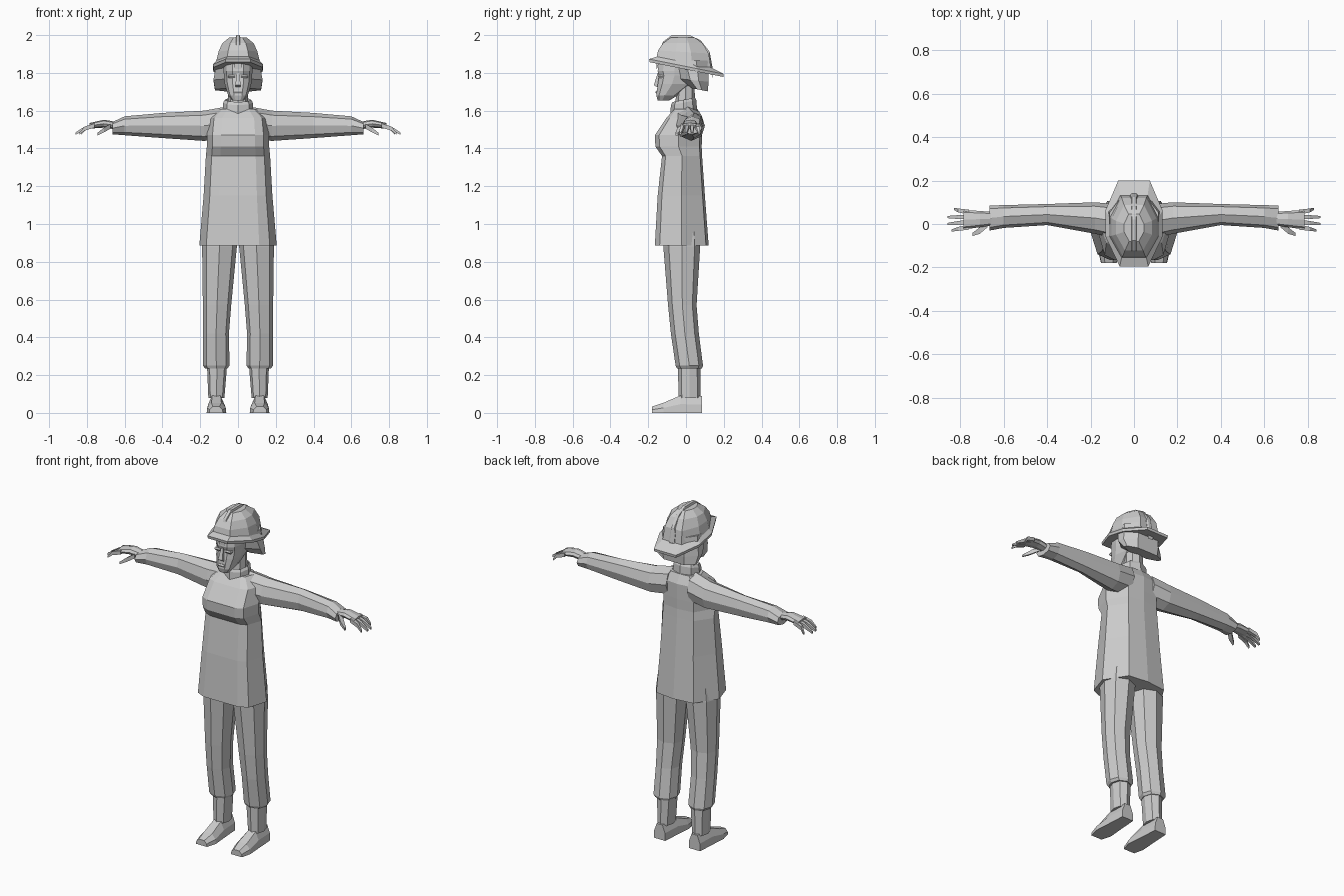
import bpy
import bmesh
from mathutils import Vector

default_cube = bpy.data.objects.get("Cube")
if default_cube:
    bpy.data.objects.remove(default_cube, do_unlink=True)

gray = bpy.data.materials.new("plain_gray")
gray.use_nodes = True
gray.diffuse_color = (0.6, 0.6, 0.6, 1)
gray.node_tree.nodes["Principled BSDF"].inputs["Base Color"].default_value = gray.diffuse_color


def both_sides(half):
    """Complete a half outline, running from front to back, into a closed one."""
    return half + [(-u, v) for u, v in reversed(half) if u > 0]


# Unit cross-sections, from -1 to 1 on both axes
COAT = both_sides([(0, -1), (.55, -1), (.82, -.82), (1, 0), (.6, .9), (0, 1)])
ROUND = both_sides([(0, -1), (.75, -.7), (1, 0), (.75, .7), (0, 1)])
HAT = both_sides([(.5, -1), (1, -.3), (1, .3), (.55, 1)])
BOX = both_sides([(1, -1), (1, 1)])
ARCH = both_sides([(1, -1), (.95, 0), (.5, 1)])
FACE = both_sides([(.4, -1), (.8, -.75), (1, -.2), (.8, .7), (.3, 1)])

PLACE = {
    "x": lambda t, a, b: Vector((t, a, b)),
    "y": lambda t, a, b: Vector((a, t, b)),
    "z": lambda t, a, b: Vector((a, b, t)),
}


def loft(name, outline, axis, rows, mirror=False):
    """Skin sections given as (position, a_min, a_max, b_min, b_max, tilt)."""
    bm = bmesh.new()
    rings = []
    for t, a0, a1, b0, b1, *tilt in rows:
        ring = []
        for u, v in outline:
            a = a0 + (a1 - a0) * (u + 1) / 2
            b = b0 + (b1 - b0) * (v + 1) / 2
            shift = tilt[0] * b if tilt else 0
            ring.append(bm.verts.new(PLACE[axis](t + shift, a, b)))
        rings.append(ring)
    count = len(outline)
    for low, high in zip(rings, rings[1:]):
        for i in range(count):
            j = (i + 1) % count
            bm.faces.new((low[i], low[j], high[j], high[i]))
    bm.faces.new(rings[0])
    bm.faces.new(rings[-1])
    bmesh.ops.recalc_face_normals(bm, faces=bm.faces)
    mesh = bpy.data.meshes.new(name)
    bm.to_mesh(mesh)
    bm.free()
    mesh.materials.append(gray)
    part = bpy.data.objects.new(name, mesh)
    bpy.context.collection.objects.link(part)
    if mirror:
        part.modifiers.new("other_side", "MIRROR")
    return part


def column(name, outline, rows):
    """Upright centred loft with rows (height, half_width, front, back, tilt)."""
    return loft(name, outline, "z", [(z, -w, w, *rest) for z, w, *rest in rows])


# Long coat with a full chest
column("coat", COAT, [
    (.885, .205, -.165, .12), (1.15, .182, -.15, .1), (1.36, .17, -.127, .085),
    (1.41, .165, -.162, .083), (1.47, .165, -.165, .085),
    (1.56, .155, -.105, .085), (1.61, .1, -.06, .06),
])

# Sleeves with a turned cuff
loft("sleeves", ROUND, "x", [
    (.07, -.07, .09, 1.45, 1.62), (.18, -.045, .1, 1.44, 1.6),
    (.4, -.005, .092, 1.455, 1.588), (.6, -.018, .087, 1.47, 1.57),
    (.665, -.03, .085, 1.475, 1.54),
], mirror=True)

# Hands with four fingers and a thumb
loft("palms", ROUND, "x", [
    (.64, -.005, .055, 1.5, 1.54), (.71, -.015, .06, 1.51, 1.552),
    (.785, -.025, .065, 1.505, 1.535),
], mirror=True)
finger_rows = {"index": (-.015, -.03, .84), "middle": (.009, 0, .86),
               "ring": (.032, .032, .86), "little": (.055, .07, .83)}
for finger, (root, tip, reach) in finger_rows.items():
    loft(finger + "_fingers", BOX, "x", [
        (.76, root - .011, root + .011, 1.51, 1.532),
        (.81, (root + tip) / 2 - .009, (root + tip) / 2 + .009, 1.495, 1.517),
        (reach, tip - .005, tip + .005, 1.473, 1.485),
    ], mirror=True)
loft("thumbs", BOX, "x", [
    (.675, -.015, .015, 1.505, 1.53), (.71, -.045, -.015, 1.485, 1.51),
    (.745, -.056, -.042, 1.468, 1.482),
], mirror=True)

# Trousers, gathered at the calf
loft("trouser_legs", ROUND, "z", [
    (.96, .002, .18, -.11, .07), (.88, .006, .19, -.12, .075),
    (.57, .036, .186, -.095, .056), (.42, .048, .184, -.08, .068),
    (.25, .045, .185, -.055, .09), (.235, .056, .174, -.048, .084),
], mirror=True)

# Boots
loft("boot_shafts", ROUND, "z", [
    (.25, .058, .164, -.042, .077), (.08, .072, .157, -.04, .078),
], mirror=True)
loft("boot_feet", ARCH, "y", [
    (.085, .078, .153, 0, .09), (-.03, .07, .16, 0, .092),
    (-.12, .062, .166, 0, .053), (-.18, .08, .152, 0, .033),
], mirror=True)

# Neck and standing collar
column("neck", ROUND, [(1.56, .055, -.06, .05), (1.74, .05, -.05, .045)])
column("collar", ROUND, [
    (1.57, .082, -.085, .06, .2), (1.645, .078, -.08, .055, .2),
    (1.66, .07, -.072, .048, .2), (1.64, .058, -.06, .045, .2),
])

# Head and facial features
column("head", FACE, [
    (1.653, .03, -.15, -.09), (1.68, .052, -.157, -.045),
    (1.74, .07, -.15, .04), (1.785, .075, -.142, .06),
    (1.81, .076, -.15, .07), (1.87, .075, -.14, .08),
])
column("nose", ARCH[::-1], [
    (1.725, .014, -.155, -.13), (1.735, .014, -.17, -.13),
    (1.8, .007, -.15, -.13),
])
column("lips", BOX, [(1.69, .018, -.159, -.13), (1.698, .022, -.163, -.13),
                     (1.706, .018, -.157, -.13)])
loft("eyelids", BOX, "z", [
    (1.772, .018, .05, -.142, -.11), (1.782, .016, .054, -.149, -.11),
    (1.79, .018, .05, -.144, -.11),
], mirror=True)

# Hair, hanging around the back and sides
column("hair", HAT, [
    (1.725, .122, .03, .115, -.2), (1.765, .13, -.03, .12, -.1),
    (1.865, .112, -.07, .12),
])

# Helmet with a tilted brim and a centre crest
column("helmet", HAT, [
    (1.818, .13, -.192, .198, -.2), (1.834, .132, -.195, .2, -.2),
    (1.855, .114, -.155, .132, -.2), (1.91, .103, -.148, .12, -.06),
    (1.957, .083, -.122, .088), (1.988, .045, -.08, .045),
])
crest_path = [(-.155, 1.88), (-.122, 1.965), (-.075, 2), (.02, 2),
              (.078, 1.972), (.125, 1.912), (.14, 1.83)]
loft("helmet_crest", ARCH, "y", [
    (y, -.018, .018, top - .06, top) for y, top in crest_path
])
